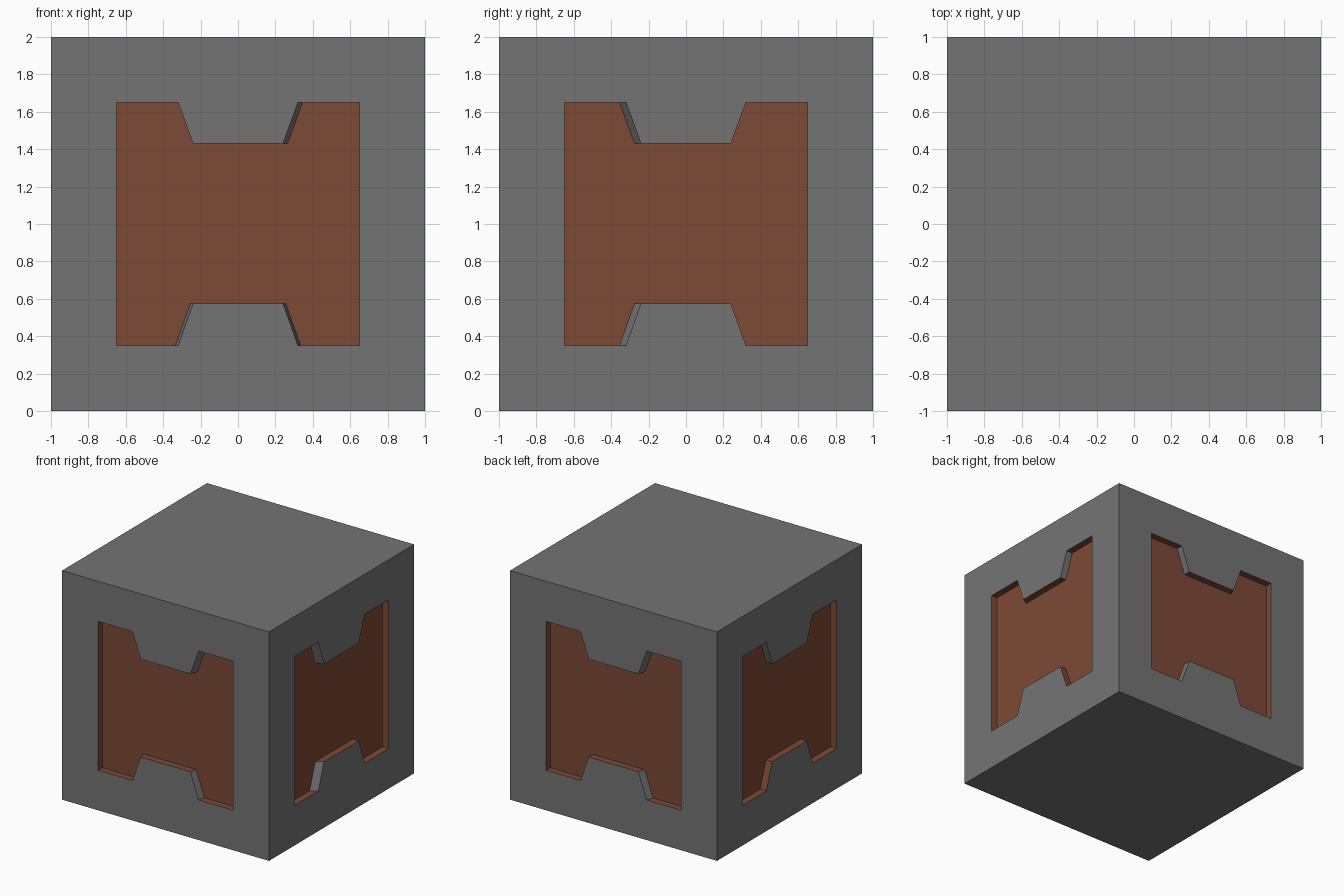
import bpy, bmesh, math
from mathutils import Matrix, Vector

if "Cube" in bpy.data.objects:
    bpy.data.objects.remove(bpy.data.objects["Cube"])

DEPTH = 0.06


def material(name, color):
    m = bpy.data.materials.new(name)
    m.diffuse_color = (*color, 1)
    m.use_nodes = True
    m.node_tree.nodes["Principled BSDF"].inputs["Base Color"].default_value = m.diffuse_color
    return m


grey = material("dark grey", (0.175, 0.175, 0.175))
brown = material("rust brown", (0.205, 0.067, 0.037))

# Outline of the recessed panel, counter-clockwise from bottom left (u, z)
half = [(0.24, 0.575), (0.32, 0.35), (0.65, 0.35),
        (0.65, 1.65), (0.32, 1.65), (0.24, 1.43)]
outline = half + [(-u, z) for u, z in reversed(half)]
# Edge order: 0 and 4 are right slants, 6 and 10 are left slants
BR, TR, TL, BL = 0, 4, 6, 10

# Per side: notch flanks that lean outward, and flanks painted brown
sides = [
    ({TR: 0.025, BR: 0.015, BL: 0.015}, set()),     # front
    ({TL: 0.035, BL: 0.035}, {BR}),                 # right
    ({TR: 0.02, BR: 0.02}, set()),                  # back
    ({TR: 0.02}, {BL}),                             # left
]

bm = bmesh.new()


def face(points, mat=0):
    bm.faces.new([bm.verts.new(p) for p in points]).material_index = mat


for k, (lean, painted) in enumerate(sides):
    rot = Matrix.Rotation(k * math.pi / 2, 3, 'Z')
    at = lambda u, y, z: rot @ Vector((u, y, z))
    rim = [at(u, -1, z) for u, z in outline]
    inner = [list(p) for p in outline]
    for e, d in lean.items():
        for i in (e, e + 1):
            inner[i][0] += math.copysign(d, inner[i][0])
    floor = [at(u, -1 + DEPTH, z) for u, z in inner]
    bl, br, tr, tl = (at(u, -1, z) for u, z in ((-1, 0), (1, 0), (1, 2), (-1, 2)))

    # Grey frame around the recess
    face([br, tr, rim[3], rim[2]])
    face([tl, bl, rim[9], rim[8]])
    face([bl, br, rim[2], rim[1], rim[0], rim[11], rim[10], rim[9]])
    face([tr, tl, rim[8], rim[7], rim[6], rim[5], rim[4], rim[3]])

    # Recess floor and walls; notch flanks stay grey
    face(floor, 1)
    for i in range(12):
        j = (i + 1) % 12
        flank = i in (BR, TR, TL, BL) and i not in painted
        face([rim[i], rim[j], floor[j], floor[i]], 0 if flank else 1)

# Top and bottom
for z in (0, 2):
    ring = [(-1, -1, z), (1, -1, z), (1, 1, z), (-1, 1, z)]
    face(ring if z else ring[::-1])

bmesh.ops.remove_doubles(bm, verts=bm.verts, dist=1e-4)
bmesh.ops.recalc_face_normals(bm, faces=bm.faces)
mesh = bpy.data.meshes.new("recessed_block")
bm.to_mesh(mesh)
bm.free()
mesh.materials.append(grey)
mesh.materials.append(brown)
block = bpy.data.objects.new("recessed_block", mesh)
bpy.context.collection.objects.link(block)
